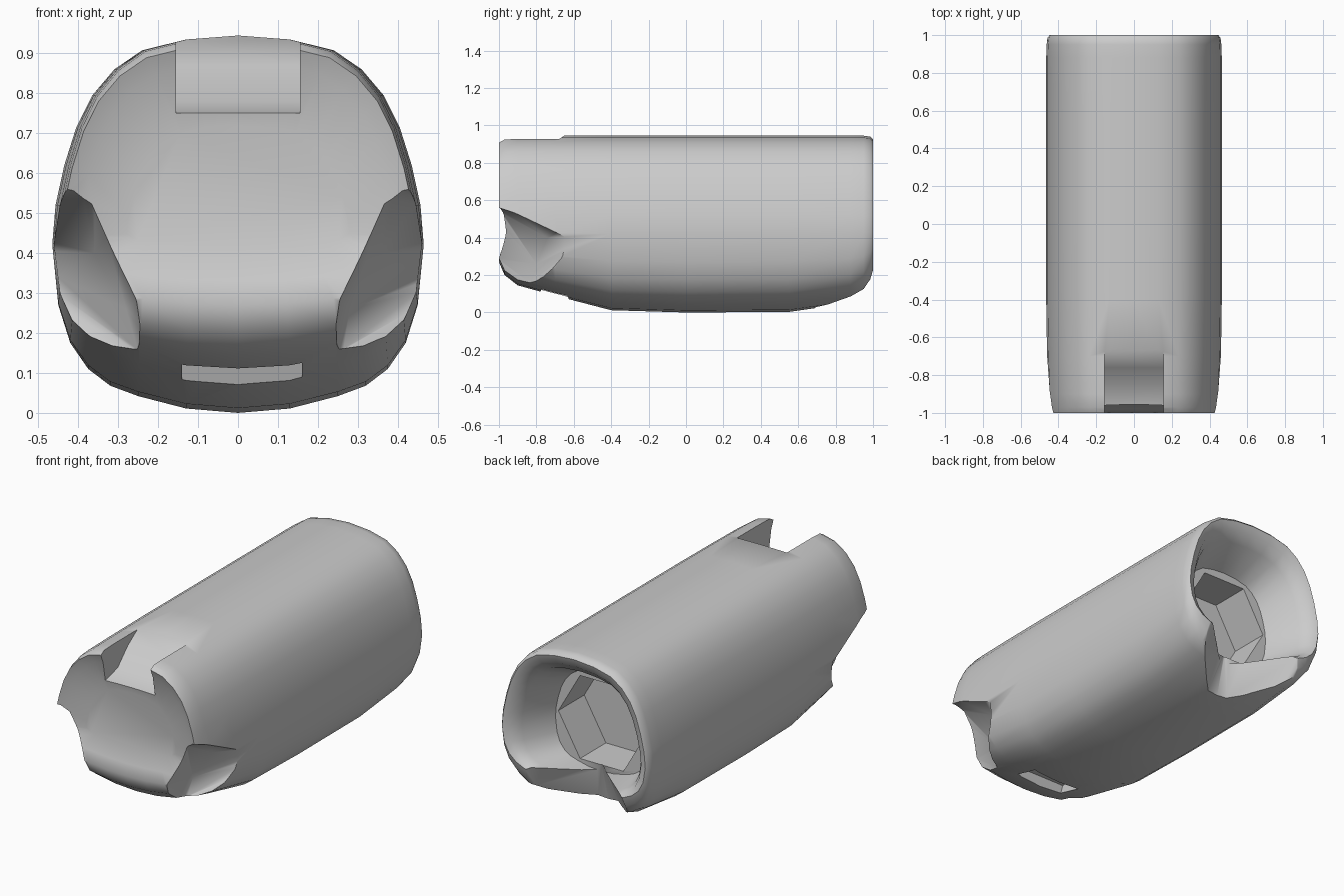
import bpy, bmesh, math
from mathutils import Vector

if "Cube" in bpy.data.objects:
    bpy.data.objects.remove(bpy.data.objects["Cube"])

# Right half of the body cross-section (x, z), bottom to top
HALF = [(0, 0), (.13, .011), (.25, .042), (.32, .068), (.375, .11), (.42, .175), (.45, .27),
        (.465, .42), (.457, .52), (.435, .62), (.405, .715), (.365, .795), (.31, .86),
        (.24, .908), (.13, .935), (0, .945)]
SECTION = HALF + [(-x, z) for x, z in HALF[-2:0:-1]]
MID = .45


def make_object(name, bm):
    bmesh.ops.recalc_face_normals(bm, faces=bm.faces)
    mesh = bpy.data.meshes.new(name)
    bm.to_mesh(mesh)
    bm.free()
    ob = bpy.data.objects.new(name, mesh)
    bpy.context.collection.objects.link(ob)
    return ob


def hull(name, points):
    bm = bmesh.new()
    verts = [bm.verts.new(Vector(p)) for p in points]
    bmesh.ops.convex_hull(bm, input=verts)
    loose = [v for v in bm.verts if not v.link_faces]
    bmesh.ops.delete(bm, geom=loose, context='VERTS')
    return make_object(name, bm)


def prism(name, profile, x0, x1):
    # extrude a side profile (y, z) across x
    bm = bmesh.new()
    a = [bm.verts.new((x0, y, z)) for y, z in profile]
    b = [bm.verts.new((x1, y, z)) for y, z in profile]
    n = len(profile)
    bm.faces.new(a)
    bm.faces.new(b[::-1])
    for i in range(n):
        bm.faces.new((a[i], b[i], b[(i + 1) % n], a[(i + 1) % n]))
    return make_object(name, bm)


# Body: stations (y, width scale, bottom z, top z), front dish to rear funnel
STATIONS = [(-.95, .6, .42, .72), (-.98, .86, .33, .88),
            (-1, .955, .27, .925), (-.97, .965, .2, .942), (-.9, .975, .145, .945),
            (-.7, .99, .09, .945), (-.4, 1, .012, .945), (0, 1, 0, .945),
            (.55, 1, .003, .945), (.88, 1, .05, .945), (.95, .995, .075, .945),
            (.985, .985, .13, .94), (1, .96, .19, .925),
            (.985, .88, .2, .88), (.93, .8, .2, .83), (.75, .62, .2, .75)]
bm = bmesh.new()
rings = []
for y, s, bottom, top in STATIONS:
    ring = []
    for x, z in SECTION:
        if z < MID:
            zz = MID - (MID - z) * (MID - bottom) / MID
        else:
            zz = MID + (z - MID) * (top - MID) / (.945 - MID)
        ring.append(bm.verts.new((x * s, y, zz)))
    rings.append(ring)
n = len(SECTION)
for r, q in zip(rings, rings[1:]):
    for i in range(n):
        bm.faces.new((r[i], r[(i + 1) % n], q[(i + 1) % n], q[i]))
bm.faces.new(rings[0])
bm.faces.new(rings[-1][::-1])
body = make_object("socket_body", bm)

# Cutters: top notch with ramped end
cutters = [prism("top_notch", [(-1.1, .74), (-.98, .745), (-.85, .78), (-.76, .87),
                               (-.63, .96), (-1.1, 1.1)], -.155, .155)]
# Mirrored side notches
for s in (-1, 1):
    pts = [(.6, -1.1, .6), (.37, -1.1, .59), (.24, -1.1, .29), (.235, -1.1, .13),
           (.6, -1.1, .17), (.6, -.52, .41), (.6, -.68, .17), (.36, -.74, .4),
           (.28, -.8, .26), (.25, -.84, .15)]
    cutters.append(hull("side_notch", [(s * x, y, z) for x, y, z in pts]))
# Slot under the front
cutters.append(hull("under_slot", [(x, y, z) for x in (-.14, .16)
                                   for y, z in ((-.82, 0), (-.6, 0), (-.66, .16), (-.76, .16))]))
# V-shaped gap in the bottom of the rear rim
gap = [(0, .75, .25), (0, 1.1, .25)]
for s in (-1, 1):
    gap += [(s * .1, .66, -.1), (s * .40, 1.02, -.1), (s * .40, 1.1, .25)]
cutters.append(hull("rim_gap", gap))
# Hexagonal rear hole
cutters.append(hull("hex_hole", [(.27 * math.cos(a * math.pi / 3), y, .47 + .27 * math.sin(a * math.pi / 3))
                                 for a in range(6) for y in (.52, .8)]))

bpy.context.view_layer.objects.active = body
body.select_set(True)
for c in cutters:
    c.hide_render = True
    m = body.modifiers.new("cut", 'BOOLEAN')
    m.operation = 'DIFFERENCE'
    m.solver = 'EXACT'
    m.object = c
    bpy.ops.object.modifier_apply(modifier=m.name)
for c in cutters:
    bpy.data.objects.remove(c)
bpy.ops.object.shade_smooth_by_angle(angle=math.radians(50))
